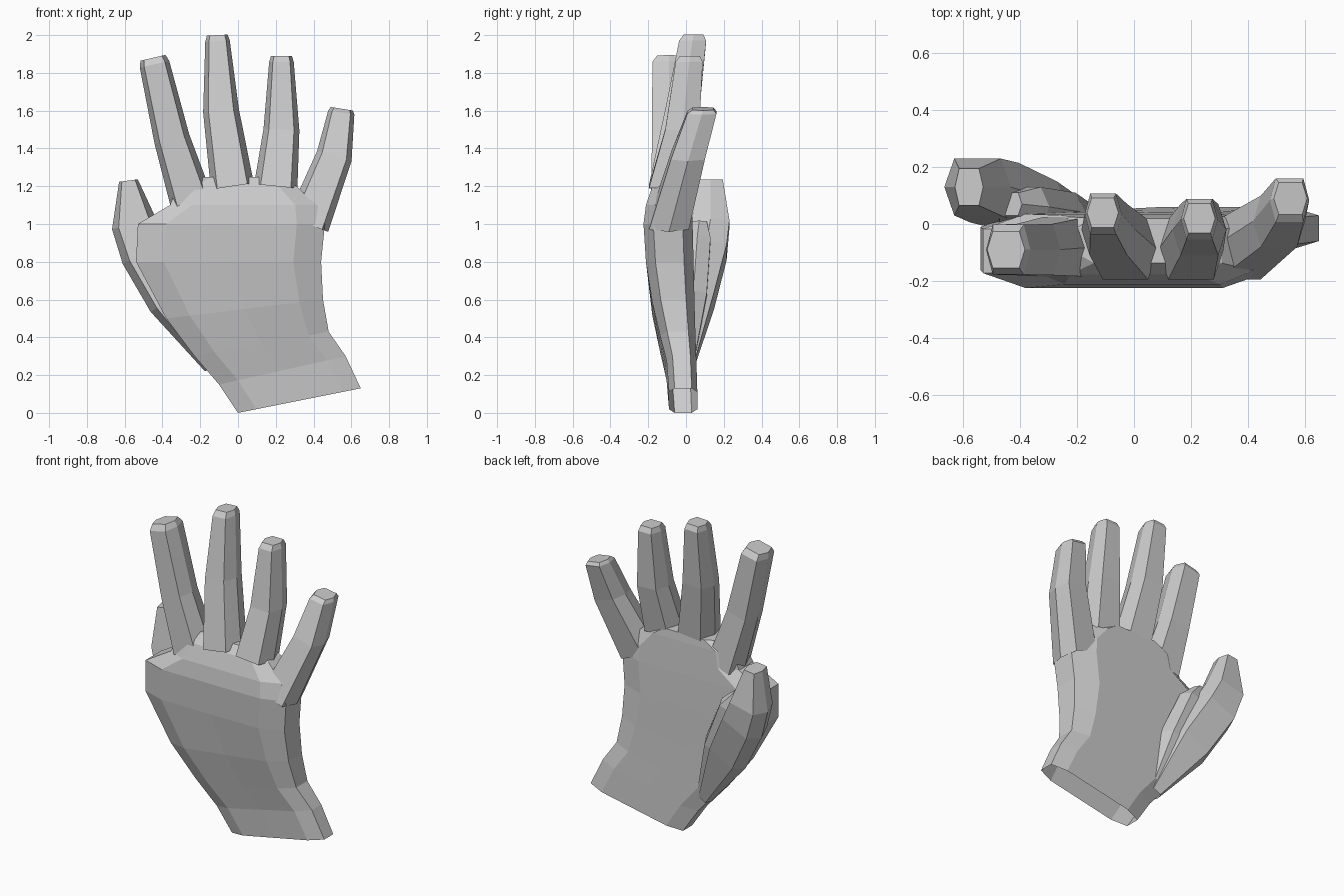
import bpy
import bmesh
from math import sin, cos, pi, tau
from mathutils import Vector

old_cube = bpy.data.objects.get("Cube")
if old_cube:
    bpy.data.objects.remove(old_cube, do_unlink=True)

grey = bpy.data.materials.new("plain grey")
grey.use_nodes = True
grey.diffuse_color = (0.6, 0.6, 0.6, 1)
shader = grey.node_tree.nodes["Principled BSDF"]
shader.inputs["Base Color"].default_value = grey.diffuse_color


def clamp(value):
    return max(-1, min(1, value))


def bevelled_ring(centre, half_width, half_depth, sides):
    """Points of a box-like polygon with bevelled edges."""
    ring = []
    for i in range(sides):
        angle = tau * i / sides
        across = clamp(1.4 * cos(angle))
        deep = clamp(1.2 * sin(angle))
        ring.append(centre + half_width * across + half_depth * deep)
    return ring


def skin(name, rings):
    """Join consecutive rings with flat faces, open at the start, closed at the end."""
    bm = bmesh.new()
    loops = [[bm.verts.new(point) for point in ring] for ring in rings]
    for low, high in zip(loops, loops[1:]):
        for i in range(len(low)):
            bm.faces.new((low[i - 1], low[i], high[i], high[i - 1]))
    bm.faces.new(loops[-1])
    bmesh.ops.recalc_face_normals(bm, faces=bm.faces)
    mesh = bpy.data.meshes.new(name)
    bm.to_mesh(mesh)
    bm.free()
    mesh.materials.append(grey)
    part = bpy.data.objects.new(name, mesh)
    bpy.context.collection.objects.link(part)


def limb(name, path, widths, depths):
    """Six-sided tapering limb whose rings stay square to its path."""
    points = [Vector(point) for point in path]
    rings = []
    for i, (point, width, depth) in enumerate(zip(points, widths, depths)):
        before = points[max(i - 1, 0)]
        after = points[min(i + 1, len(points) - 1)]
        along = after - before
        across = Vector((along.z, 0, -along.x)).normalized()
        rings.append(bevelled_ring(point, across * width / 2,
                                   Vector((0, depth / 2, 0)), sides=6))
    skin(name, rings)


def finger(name, base, joint, tip, tip_size=0.13):
    """Finger with one bend and a blunt, slightly bevelled tip."""
    near_tip = Vector(joint).lerp(Vector(tip), 0.92)
    limb(name, (base, joint, near_tip, tip),
         widths=(0.23, 0.19, tip_size, tip_size * 0.85),
         depths=(0.21, 0.18, tip_size * 1.1, tip_size * 0.8))


def palm(name, left_edge, right_edge):
    """Flat-backed palm between two outlines, swelling towards the front."""
    rings = []
    last = len(left_edge) - 1
    for i, (left, right) in enumerate(zip(left_edge, right_edge)):
        t = i / last
        front = -0.09 - 0.135 * sin(0.8 * pi * t) ** 2
        back = 0.06 - 0.04 * t
        middle = (front + back) / 2
        start = Vector((left[0], middle, left[1]))
        end = Vector((right[0], middle, right[1]))
        rings.append(bevelled_ring((start + end) / 2, (end - start) / 2,
                                   Vector((0, (back - front) / 2, 0)), sides=12))
    skin(name, rings)


# Palm and slanted open cuff, from the wrist up to the finger roots
palm("palm",
     left_edge=((0, 0), (-0.1, 0.15), (-0.23, 0.3), (-0.38, 0.5), (-0.54, 0.8),
                (-0.53, 1), (-0.36, 1.1), (-0.32, 1.2), (-0.2, 1.25)),
     right_edge=((0.65, 0.13), (0.57, 0.3), (0.48, 0.43), (0.45, 0.6), (0.44, 0.8),
                 (0.46, 1), (0.42, 1.1), (0.31, 1.2), (0.2, 1.25)))

# Four spread fingers
finger("index_finger", base=(-0.24, -0.08, 1.1),
       joint=(-0.35, -0.09, 1.45), tip=(-0.45, -0.09, 1.88), tip_size=0.16)
finger("middle_finger", base=(-0.03, -0.09, 1.2),
       joint=(-0.09, -0.02, 1.6), tip=(-0.11, 0.04, 2))
finger("ring_finger", base=(0.2, -0.09, 1.2),
       joint=(0.23, -0.02, 1.5), tip=(0.23, 0.02, 1.89))
finger("little_finger", base=(0.37, -0.09, 1),
       joint=(0.51, 0.01, 1.36), tip=(0.55, 0.09, 1.61), tip_size=0.14)

# Broad thumb folded behind the palm edge, with the web that ties it in
limb("thumb",
     path=((-0.14, 0, 0.24), (-0.35, 0.06, 0.6), (-0.49, 0.11, 0.85),
           (-0.55, 0.13, 1), (-0.58, 0.13, 1.23)),
     widths=(0.08, 0.26, 0.27, 0.24, 0.1),
     depths=(0.08, 0.18, 0.21, 0.2, 0.13))
limb("thumb_web",
     path=((-0.15, 0.02, 0.3), (-0.29, 0.04, 0.6), (-0.4, 0.06, 0.9), (-0.44, 0.07, 1)),
     widths=(0.1, 0.26, 0.22, 0.1),
     depths=(0.06, 0.14, 0.14, 0.08))
